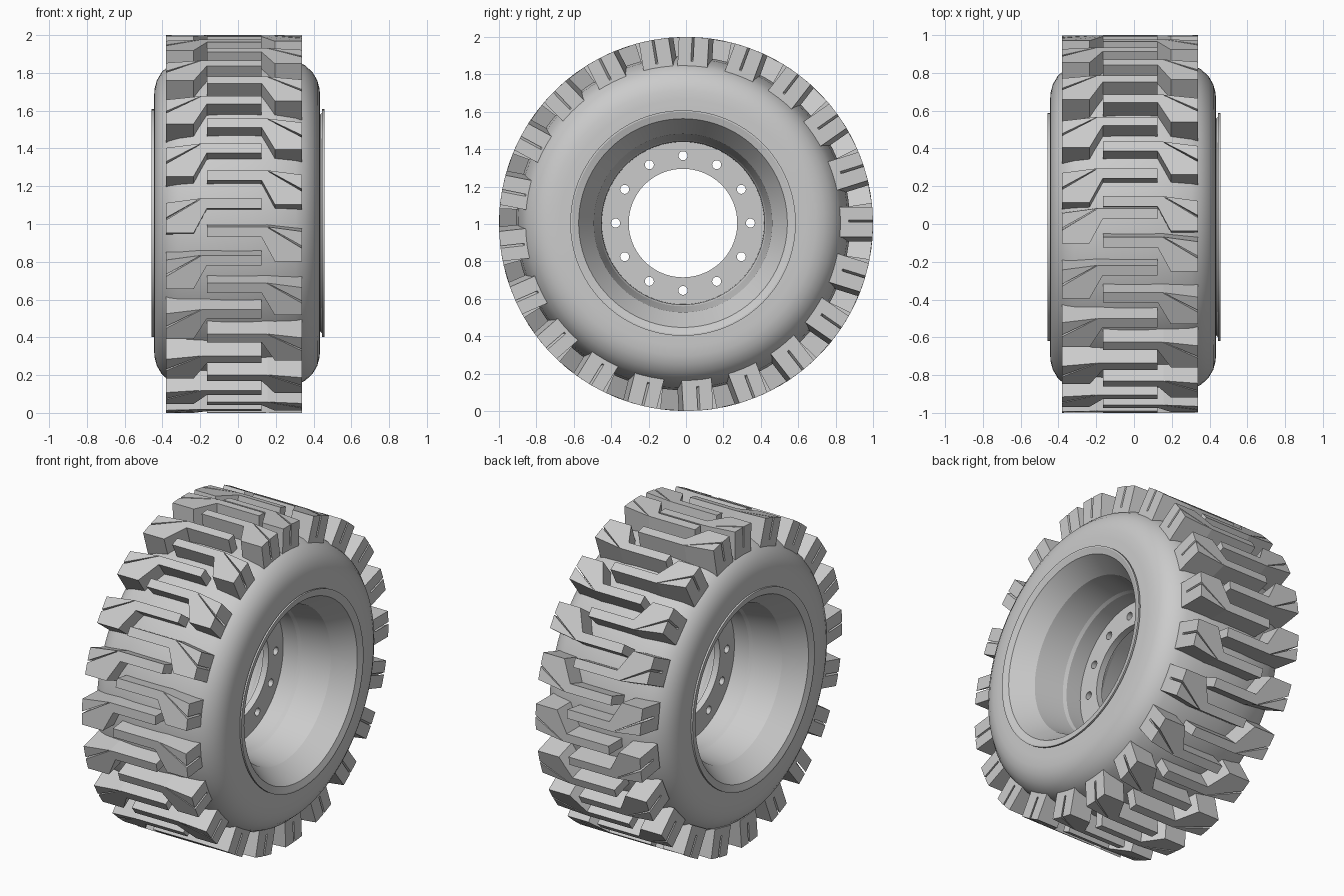
import bpy, bmesh, math
from mathutils import Matrix, Vector

old = bpy.data.objects.get("Cube")
if old:
    bpy.data.objects.remove(old, do_unlink=True)

grey = bpy.data.materials.new("plain grey")
grey.use_nodes = True
grey.diffuse_color = (0.6, 0.6, 0.6, 1)
grey.node_tree.nodes["Principled BSDF"].inputs["Base Color"].default_value = (0.6, 0.6, 0.6, 1)

HUB = Vector((0, -0.016, 1.005))     # wheel body centre
TREAD = Vector((0, 0, 1))            # tread centre
LUGS, PITCH = 21, math.radians(17.38)


def make_object(name, bm, smooth=None):
    bmesh.ops.recalc_face_normals(bm, faces=bm.faces[:])
    mesh = bpy.data.meshes.new(name)
    bm.to_mesh(mesh)
    bm.free()
    mesh.materials.append(grey)
    obj = bpy.data.objects.new(name, mesh)
    bpy.context.collection.objects.link(obj)
    if smooth:
        bpy.ops.object.select_all(action='DESELECT')
        obj.select_set(True)
        bpy.context.view_layer.objects.active = obj
        bpy.ops.object.shade_smooth_by_angle(angle=math.radians(smooth))
    return obj


def lathe(name, profile, steps=96, smooth=25):
    """Spin a closed (x, radius) profile about the axle."""
    bm = bmesh.new()
    rings = []
    for i in range(steps):
        a = 2 * math.pi * i / steps
        rings.append([bm.verts.new(HUB + Vector((x, r * math.cos(a), r * math.sin(a))))
                      for x, r in profile])
    n = len(profile)
    for i in range(steps):
        a, b = rings[i], rings[(i + 1) % steps]
        for j in range(n):
            k = (j + 1) % n
            bm.faces.new((a[j], a[k], b[k], b[j]))
    return make_object(name, bm, smooth)


def mirrored(half, shift=0.0):
    """Half profile from the middle to the +x side, mirrored to the -x side."""
    other = [(-x, r) for x, r in reversed(half)]
    return [(x + shift, r) for x, r in half + other]


# Tyre carcass
lathe("tyre", mirrored([(0.08, 0.893), (0.2, 0.882), (0.31, 0.858), (0.36, 0.835), (0.4, 0.798),
                        (0.425, 0.755), (0.437, 0.71), (0.44, 0.66), (0.44, 0.585),
                        (0.3, 0.575), (0.1, 0.57)], -0.005))

# Rim barrel with flanges at both ends
outer = [(0.1, 0.5), (0.3, 0.56), (0.436, 0.575), (0.446, 0.585), (0.446, 0.603), (0.457, 0.603)]
inner = [(0.457, 0.594), (0.445, 0.558), (0.32, 0.477), (0.14, 0.445), (0.12, 0.436), (0.02, 0.434)]
lathe("rim", mirrored(outer + inner), smooth=12)

# Mounting disc with a ring of bolt holes
disc = lathe("mounting_disc", mirrored([(0.02, 0.29), (0.02, 0.44)]))
bm = bmesh.new()
for i in range(12):
    a = math.tau * i / 12
    spot = HUB + Vector((0, 0.36 * math.cos(a), 0.36 * math.sin(a)))
    bmesh.ops.create_cone(bm, cap_ends=True, segments=20, radius1=0.024, radius2=0.024, depth=0.2,
                          matrix=Matrix.Translation(spot) @ Matrix.Rotation(math.pi / 2, 4, 'Y'))
cutter = make_object("bolt_hole_cutter", bm)
cutter.hide_render = True
cut = disc.modifiers.new("bolt holes", 'BOOLEAN')
cut.object, cut.solver = cutter, 'EXACT'
bpy.context.view_layer.objects.active = disc
bpy.ops.object.modifier_apply(modifier=cut.name)
bpy.data.objects.remove(cutter, do_unlink=True)

# Tread lug pieces: (x, offset along the tread, outer radius)
BAR_ARM = [(-0.165, 0.095), (0.15, 0.095), (0.34, -0.02), (0.34, -0.09),
           (0.195, -0.09), (0.125, 0.04), (-0.165, 0.04)]
WEDGE = [(0.155, 0.095), (0.34, 0.07), (0.34, -0.008)]
POCKET = [(0.15, 0.095, 1.0), (0.155, 0.095, 1.0), (0.34, -0.008, 0.87), (0.34, -0.02, 0.87)]


def add_prism(bm, outline, turn, flip):
    """Raise an outline from inside the tyre to its outer radius."""
    top, base = [], []
    for x, t, *radius in outline:
        r = radius[0] if radius else 1.0
        x = -0.04 - x if flip else x
        for ring, depth in ((top, math.sqrt(r * r - t * t)), (base, 0.82)):
            ring.append(bm.verts.new(TREAD + turn @ Vector((x, -depth, t))))
    bm.faces.new(top)
    bm.faces.new(base[::-1])
    for i in range(len(top)):
        j = (i + 1) % len(top)
        bm.faces.new((top[i], base[i], base[j], top[j]))


for name, flip in (("left_tread_lugs", False), ("right_tread_lugs", True)):
    bm = bmesh.new()
    for i in range(LUGS):
        # angle of the lug seen along the axle, 180 degrees being the front
        angle = math.radians(87) - PITCH * (i + 0.5 * flip)
        turn = Matrix.Rotation(angle - math.pi, 3, 'X')
        for piece in (BAR_ARM, WEDGE, POCKET):
            add_prism(bm, piece, turn, flip)
    make_object(name, bm)
